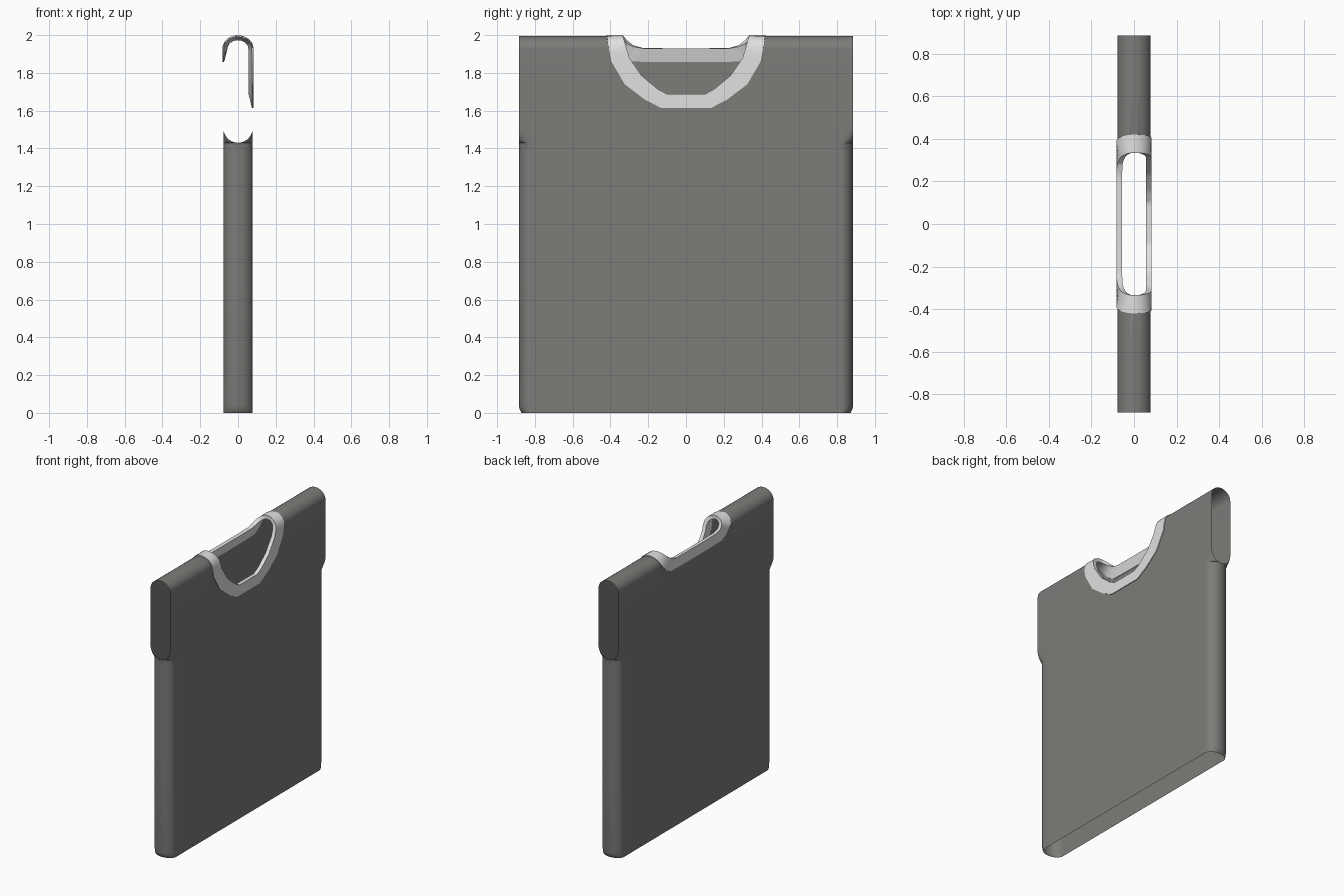
import bpy, bmesh, math

if "Cube" in bpy.data.objects:
    bpy.data.objects.remove(bpy.data.objects["Cube"])

HALF, R, ZC = 0.078, 0.07, 1.925        # half thickness, shoulder radius, shoulder arc centre
TOP, WIDE, CORNER = ZC + R, 0.885, 0.065

# half necklines (y, z) from shoulder to centre: outer and inner edge of the trim
FRONT_OUT = [(.42, TOP), (.395, 1.86), (.325, 1.74), (.22, 1.66), (.13, 1.613), (0, 1.613)]
FRONT_IN = [(.335, TOP), (.30, 1.88), (.235, 1.785), (.15, 1.715), (.10, 1.688), (0, 1.688)]
BACK_OUT = [(.42, TOP), (.395, 1.94), (.35, 1.89), (.29, 1.86), (.15, 1.857), (0, 1.857)]
BACK_IN = [(.335, TOP), (.315, 1.972), (.28, 1.945), (.23, 1.932), (.12, 1.93), (0, 1.93)]


def material(name, c):
    m = bpy.data.materials.new(name)
    m.diffuse_color = (*c, 1)
    m.use_nodes = True
    m.node_tree.nodes["Principled BSDF"].inputs["Base Color"].default_value = m.diffuse_color
    return m


def sample(pts, k=5):
    """Subdivide a half neckline, denser near the shoulder top."""
    out = []
    for i, (a, b) in enumerate(zip(pts, pts[1:])):
        for j in range(k):
            t = j / k
            t = t * t if i == 0 else t
            out.append((a[0] + (b[0] - a[0]) * t, a[1] + (b[1] - a[1]) * t))
    return out + [pts[-1]]


def neck_z(pts, y):
    y = abs(y)
    for (y0, z0), (y1, z1) in zip(pts, pts[1:]):
        if y1 <= y <= y0:
            return z1 + (z0 - z1) * (y - y1) / (y0 - y1)
    return TOP


def place(y, z, side, off=0.0):
    """Point on the garment surface, pushed outward by off."""
    if z <= ZC:
        return (side * (HALF + off), y, z)
    th = math.asin(min(1, (z - ZC) / R))
    return (side * (HALF + off) * math.cos(th), y, ZC + (R + off) * math.sin(th))


def body_point(y, z, side):
    x, y, z = place(y, z, side)
    a = abs(y)
    if a > WIDE - CORNER and z < 1.51:          # rounded side closing under the armhole
        u = min(1, (a - WIDE + CORNER) / CORNER)
        d = min(1, (1.51 - z) / 0.08)
        end = math.sqrt(max(0, 1 - d * d))
        x *= end + (1 - end) * math.sqrt(max(0, 1 - u * u))
    if a > 0.8 and z < 0.04:                    # hem tucks in slightly
        y -= math.copysign(0.015 * (1 - z / 0.04) ** 2 * (a - 0.8) / 0.085, y)
    return (x, y, z)


def finish(bm, name, mat):
    bmesh.ops.remove_doubles(bm, verts=bm.verts, dist=0.0002)
    bmesh.ops.recalc_face_normals(bm, faces=bm.faces)
    me = bpy.data.meshes.new(name)
    bm.to_mesh(me)
    bm.free()
    me.materials.append(mat)
    ob = bpy.data.objects.new(name, me)
    bpy.context.collection.objects.link(ob)
    bpy.context.view_layer.objects.active = ob
    ob.select_set(True)
    bpy.ops.object.shade_smooth_by_angle(angle=math.radians(40))
    ob.select_set(False)


grey = material("grey_cloth", (0.20, 0.20, 0.19))
pale = material("pale_trim", (0.75, 0.75, 0.75))

# shirt body: open shell, columns across the width, rows up each panel
half = {round(p[0], 5) for p in sample(FRONT_OUT) + BACK_OUT} | {0.6, 0.75}
half |= {WIDE - CORNER + CORNER * math.sin(math.pi / 2 * i / 8) for i in range(9)}
ys = sorted(half | {-y for y in half})
low = [0, .01, .02, .04, .7, 1.4] + [1.51 - .08 * math.cos(math.pi / 2 * i / 8) for i in range(9)]
base = 1.55
high = [base, 1.75] + [ZC + R * math.sin(math.pi / 2 * i / 10) for i in range(11)]
fracs = [(z - base) / (TOP - base) for z in high]

bm = bmesh.new()
for side, neck in ((1, FRONT_OUT), (-1, BACK_OUT)):
    grid = []
    for y in ys:
        zt = neck_z(neck, y)
        zs = low + [base + (zt - base) * f for f in fracs]
        grid.append([bm.verts.new(body_point(y, z, side)) for z in zs])
    for a, b in zip(grid, grid[1:]):
        for i in range(len(a) - 1):
            bm.faces.new((a[i], b[i], b[i + 1], a[i + 1]))
finish(bm, "shirt_body", grey)

# neck trim: closed band running round the front scoop, shoulders and back
def ring(front, back):
    f, b = sample(front), sample(back)
    loop = [(-y, z, 1) for y, z in f] + [(y, z, 1) for y, z in f[-2::-1]]
    loop += [(y, z, -1) for y, z in b[1:]] + [(-y, z, -1) for y, z in b[-2:0:-1]]
    return loop

outer, inner = ring(FRONT_OUT, BACK_OUT), ring(FRONT_IN, BACK_IN)
bm = bmesh.new()
rows = []
for o, i in zip(outer, inner):
    rows.append([bm.verts.new(place(*p, off)) for p, off in
                 ((o, -.004), (o, .005), (i, .005), (i, -.022))])
for k, a in enumerate(rows):
    b = rows[(k + 1) % len(rows)]
    for j in range(4):
        n = (j + 1) % 4
        bm.faces.new((a[j], b[j], b[n], a[n]))
finish(bm, "neck_trim", pale)
